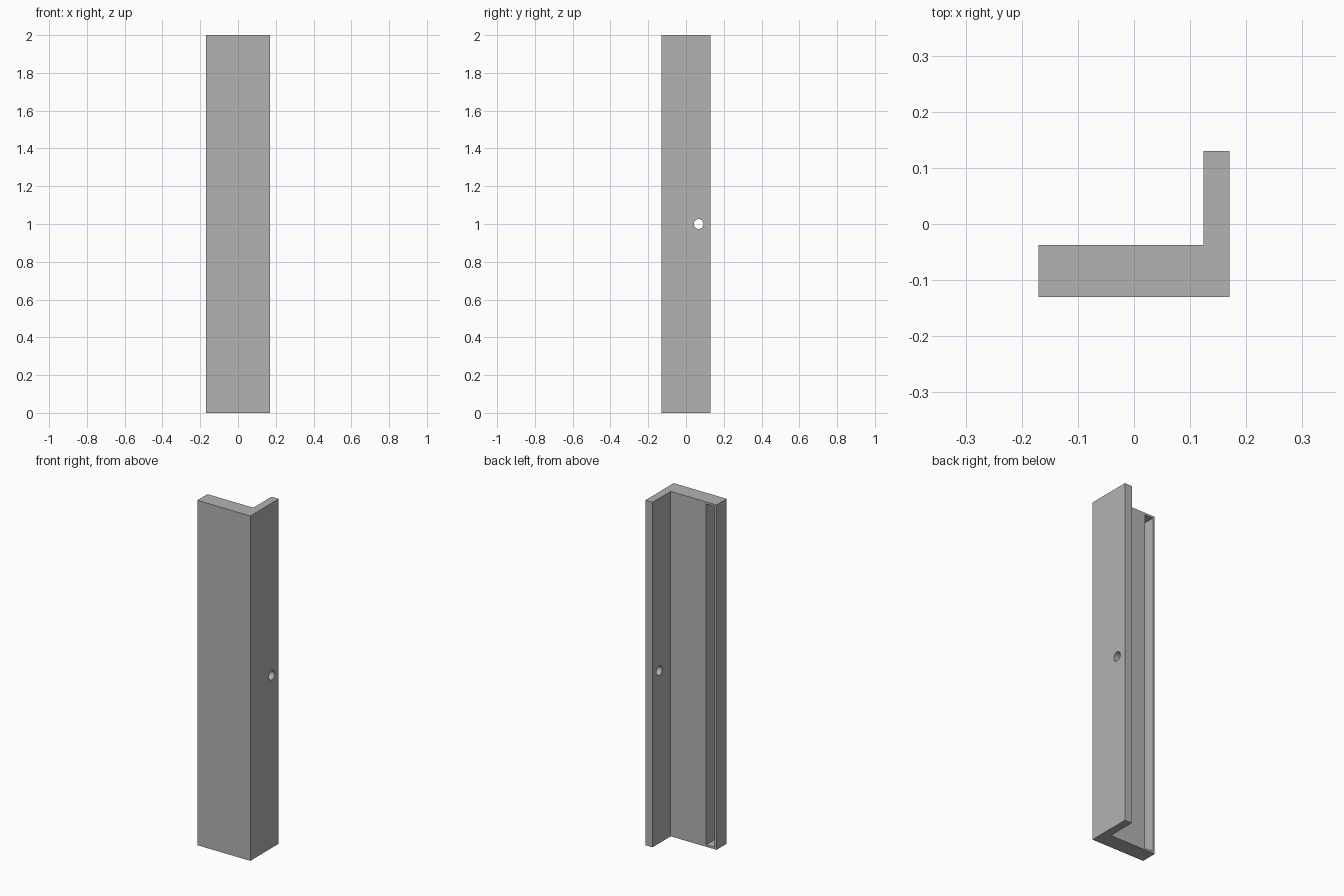
import bpy
import math

cube = bpy.data.objects.get("Cube")
if cube:
    bpy.data.objects.remove(cube, do_unlink=True)

# Single flat colour
grey = bpy.data.materials.new("plain_grey")
grey.use_nodes = True
colour = (0.45, 0.45, 0.45, 1)
grey.diffuse_color = colour
grey.node_tree.nodes["Principled BSDF"].inputs["Base Color"].default_value = colour

HALF_X, HALF_Y, HEIGHT = 0.17, 0.13, 2.0
ARM_IN, PLATE_BACK = 0.124, -0.037   # inner faces of the two legs
WALL = 0.012                         # thin walls around the slot


def extrude_profile(name, points, height):
    """Closed prism standing on z = 0."""
    n = len(points)
    verts = [(x, y, z) for z in (0, height) for x, y in points]
    faces = [tuple(reversed(range(n))), tuple(range(n, 2 * n))]
    faces += [(i, (i + 1) % n, n + (i + 1) % n, n + i) for i in range(n)]
    mesh = bpy.data.meshes.new(name)
    mesh.from_pydata(verts, [], faces)
    mesh.materials.append(grey)
    obj = bpy.data.objects.new(name, mesh)
    bpy.context.collection.objects.link(obj)
    return obj


def cut(target, cutter):
    """Subtract a hidden helper from the target."""
    cutter.hide_render = True
    mod = target.modifiers.new(cutter.name, 'BOOLEAN')
    mod.operation, mod.solver, mod.object = 'DIFFERENCE', 'EXACT', cutter
    bpy.context.view_layer.objects.active = target
    bpy.ops.object.modifier_apply(modifier=mod.name)
    bpy.data.objects.remove(cutter, do_unlink=True)


# L-shaped upright: thick front plate and thin side arm
upright = extrude_profile("angle_upright", [
    (-HALF_X, -HALF_Y), (HALF_X, -HALF_Y), (HALF_X, HALF_Y),
    (ARM_IN, HALF_Y), (ARM_IN, PLATE_BACK), (-HALF_X, PLATE_BACK)], HEIGHT)

# Long deep slot in the back of the plate, near its free edge
x0, x1, y0, y1 = -HALF_X + WALL, -0.104, -HALF_Y + WALL, 0.0
slot = extrude_profile("slot_cutter", [(x0, y0), (x1, y0), (x1, y1), (x0, y1)],
                       HEIGHT - 2 * WALL)
slot.location.z = WALL
cut(upright, slot)

# Round screw hole through the arm at mid height
bpy.ops.mesh.primitive_cylinder_add(
    vertices=32, radius=0.026, depth=0.2,
    location=(0.15, 0.067, HEIGHT / 2), rotation=(0, math.pi / 2, 0))
hole = bpy.context.object
hole.name = "screw_hole_cutter"
hole.data.materials.append(grey)
cut(upright, hole)

bpy.ops.object.select_all(action='DESELECT')
upright.select_set(True)
bpy.context.view_layer.objects.active = upright
bpy.ops.object.shade_smooth_by_angle(angle=math.radians(30))
